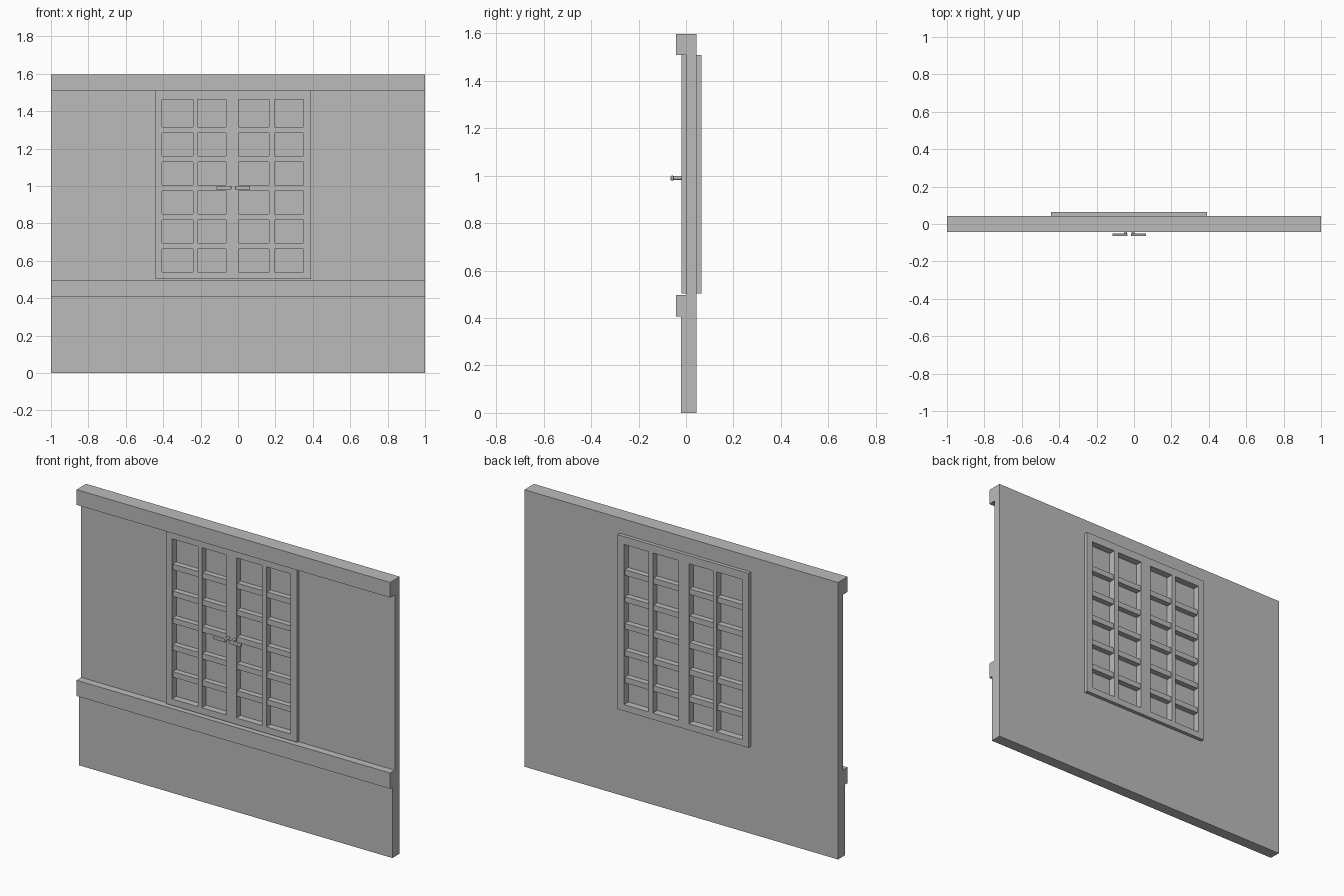
import bpy
import bmesh
from mathutils import Matrix

if "Cube" in bpy.data.objects:
    bpy.data.objects.remove(bpy.data.objects["Cube"])

grey = bpy.data.materials.new("plain_grey")
grey.use_nodes = True
colour = (0.5, 0.5, 0.5, 1)
grey.diffuse_color = colour
grey.node_tree.nodes["Principled BSDF"].inputs["Base Color"].default_value = colour


def finish(name, bm):
    bmesh.ops.recalc_face_normals(bm, faces=bm.faces)
    mesh = bpy.data.meshes.new(name)
    bm.to_mesh(mesh)
    bm.free()
    mesh.materials.append(grey)
    obj = bpy.data.objects.new(name, mesh)
    bpy.context.collection.objects.link(obj)
    return obj


def panel(name, xs, zs, y0, y1, holes=()):
    """Upright slab on a grid of columns and rows, open at the hole cells."""
    bm = bmesh.new()
    grid = [[bm.verts.new((x, y0, z)) for z in zs] for x in xs]
    for i in range(len(xs) - 1):
        for j in range(len(zs) - 1):
            if (i, j) not in holes:
                bm.faces.new((grid[i][j], grid[i + 1][j],
                              grid[i + 1][j + 1], grid[i][j + 1]))
    out = bmesh.ops.extrude_face_region(bm, geom=bm.faces[:], use_keep_orig=True)
    moved = [g for g in out["geom"] if isinstance(g, bmesh.types.BMVert)]
    bmesh.ops.translate(bm, verts=moved, vec=(0, y1 - y0, 0))
    return finish(name, bm)


# Wall with the window opening
LEFT, RIGHT, SILL, HEAD, TOP = -0.444, 0.39, 0.503, 1.509, 1.597
BACK = 0.044
panel("wall", [-1, LEFT, RIGHT, 1], [0, SILL, HEAD, TOP], 0, BACK, {(1, 1)})
panel("lower_wall_facing", [-1, 1], [0, 0.407], -0.022, 0)

# Projecting horizontal beams
panel("sill_beam", [-1, 1], [0.407, 0.498], -0.043, 0)
panel("top_beam", [-1, 1], [HEAD, TOP], -0.043, 0)

# Window frame with four tall openings
columns = [(-0.407, -0.241), (-0.217, -0.064), (0.003, 0.166), (0.195, 0.35)]
low, high = 0.54, 1.463
frame_xs = [LEFT] + [x for pair in columns for x in pair] + [RIGHT]
panel("window_frame", frame_xs, [SILL, low, high, HEAD], -0.02, 0.065,
      {(i, 1) for i in (1, 3, 5, 7)})

# Cross bars and glass in each opening
PITCH, BAR = 0.155, 0.032
for c, (x0, x1) in enumerate(columns, 1):
    panel(f"glass_{c}", [x0, x1], [low, high], 0.019, 0.025)
    for r in range(1, 6):
        z = low + PITCH * r
        panel(f"cross_bar_{c}_{r}", [x0, x1], [z - BAR, z], -0.013, 0.058)

# Pair of lever handles
MIDDLE, HANDLE_Z = -0.0255, 0.99
for name, side in (("right_handle", -1), ("left_handle", 1)):
    bm = bmesh.new()
    stem = (Matrix.Translation((MIDDLE + side * 0.02, -0.037, HANDLE_Z))
            @ Matrix.Rotation(1.5708, 4, "X"))
    bmesh.ops.create_cone(bm, cap_ends=True, segments=12, radius1=0.008,
                          radius2=0.008, depth=0.04, matrix=stem)
    lever = (Matrix.Translation((MIDDLE + side * 0.05, -0.058, HANDLE_Z))
             @ Matrix.Diagonal((0.08, 0.014, 0.02, 1)))
    bmesh.ops.create_cube(bm, size=1, matrix=lever)
    obj = finish(name, bm)
    bevel = obj.modifiers.new("rounded_edges", "BEVEL")
    bevel.width = 0.004
    bevel.segments = 2
    bevel.limit_method = "ANGLE"
    bevel.angle_limit = 1.0
